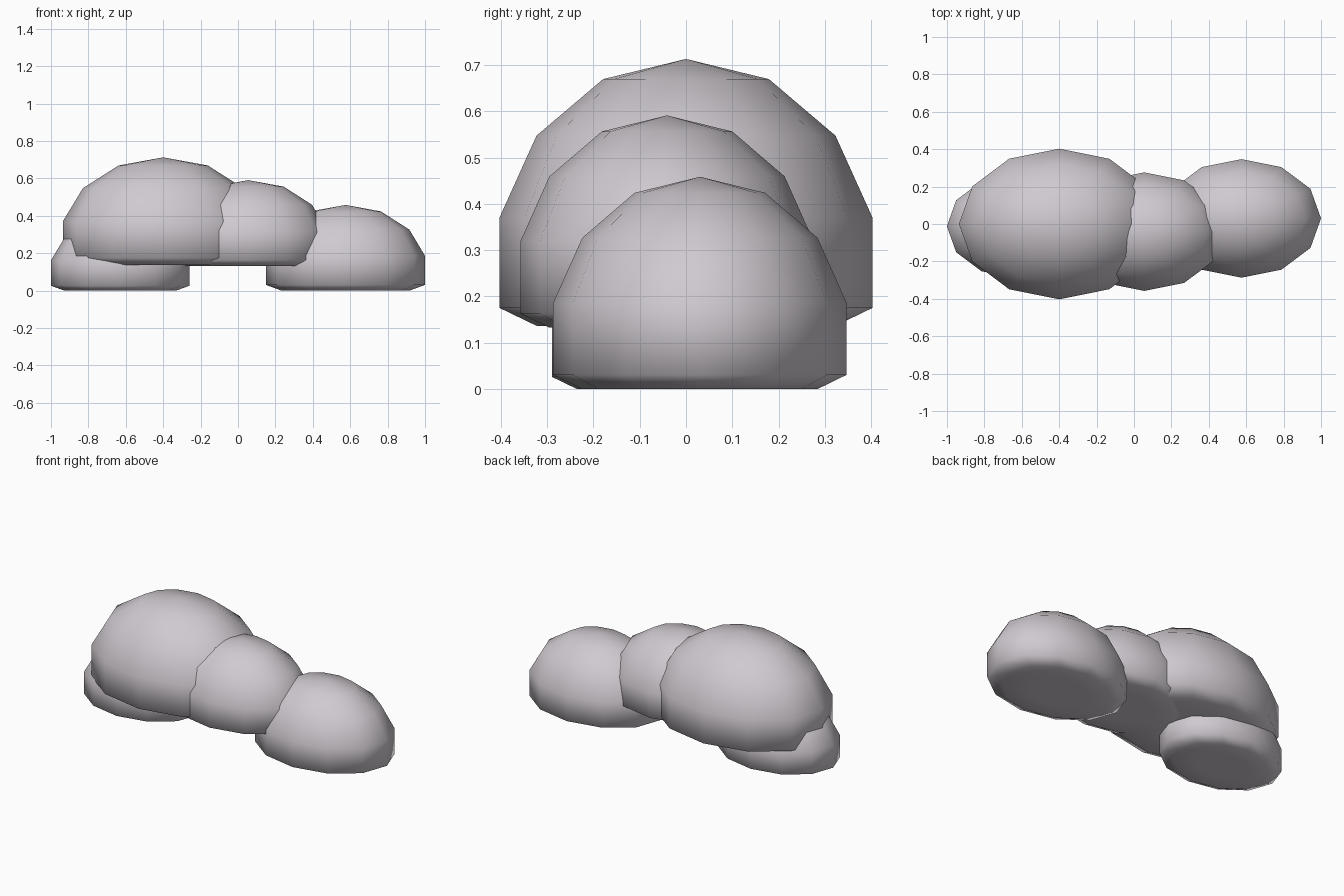
import bpy, bmesh

if "Cube" in bpy.data.objects:
    bpy.data.objects.remove(bpy.data.objects["Cube"])

mat = bpy.data.materials.new("pale mauve grey")
mat.diffuse_color = (0.63, 0.59, 0.63, 1)
mat.use_nodes = True
mat.node_tree.nodes["Principled BSDF"].inputs["Base Color"].default_value = mat.diffuse_color


def puff(name, centre, radius):
    """Low-poly smooth ellipsoid with its underside pressed flat."""
    bm = bmesh.new()
    bmesh.ops.create_uvsphere(bm, u_segments=12, v_segments=7, radius=1)
    for v in bm.verts:
        v.co.z = max(v.co.z, -0.31)
        v.co = [c + r * p for c, r, p in zip(centre, radius, v.co)]
    for f in bm.faces:
        f.smooth = True
    mesh = bpy.data.meshes.new(name)
    bm.to_mesh(mesh)
    bm.free()
    mesh.materials.append(mat)
    bpy.context.collection.objects.link(bpy.data.objects.new(name, mesh))


# Four overlapping cloud lumps
puff("large_puff", (-0.40, 0.0, 0.273), (0.550, 0.413, 0.440))
puff("middle_puff", (0.055, -0.041, 0.241), (0.436, 0.325, 0.350))
puff("right_puff", (0.575, 0.03, 0.1085), (0.436, 0.325, 0.350))
puff("left_puff", (-0.63, -0.012, 0.094), (0.380, 0.285, 0.304))
